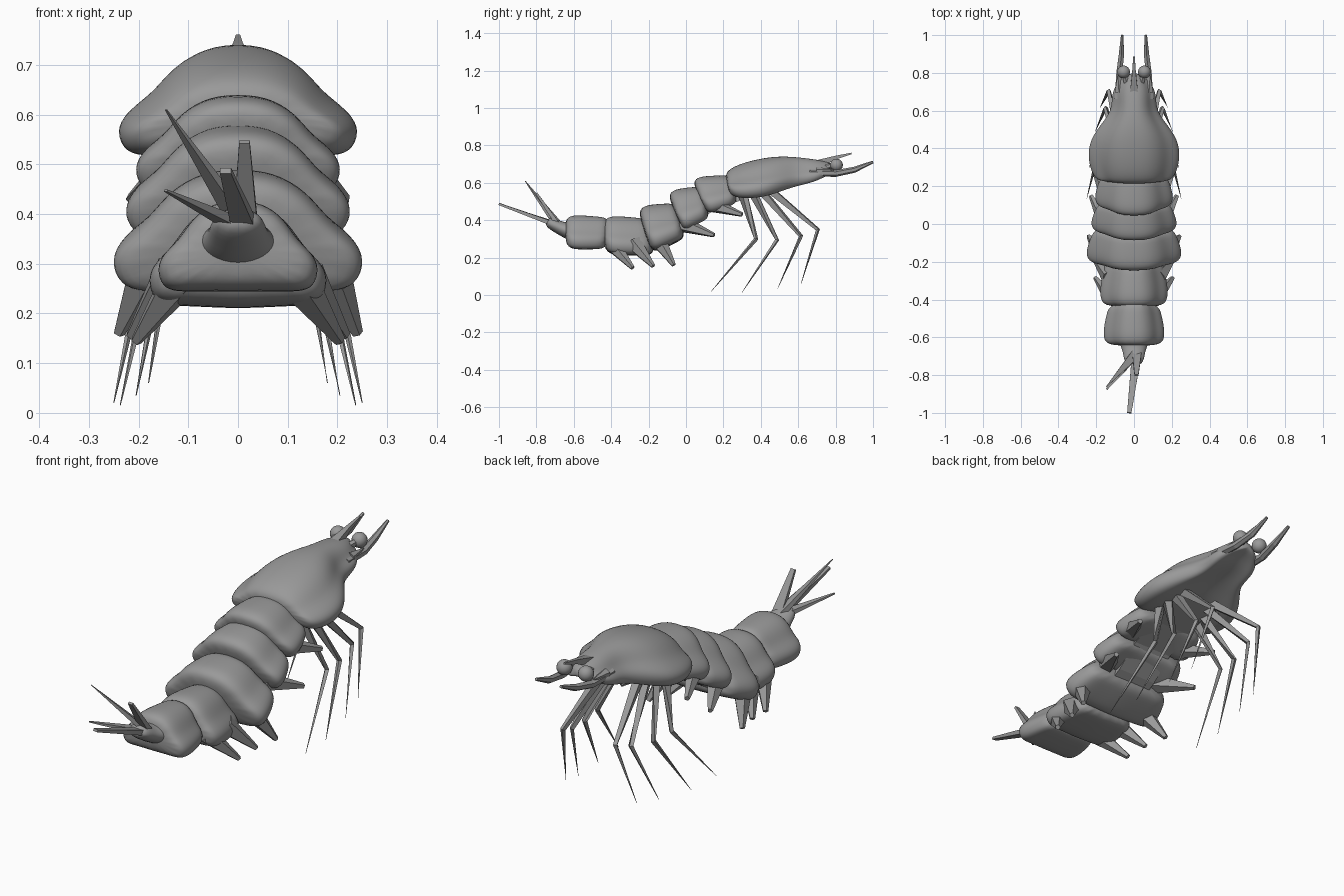
import bpy, bmesh, math
from mathutils import Vector

cube = bpy.data.objects.get("Cube")
if cube:
    bpy.data.objects.remove(cube, do_unlink=True)

GREY = (0.32, 0.32, 0.32, 1.0)
shell = bpy.data.materials.new("shell_grey")
shell.use_nodes = True
shell.diffuse_color = GREY
shell.node_tree.nodes["Principled BSDF"].inputs["Base Color"].default_value = GREY


def loft(name, rings, smooth=0):
    """Skin a list of equal-sized point rings and cap both ends."""
    bm = bmesh.new()
    loops = [[bm.verts.new(point) for point in ring] for ring in rings]
    count = len(loops[0])
    for near, far in zip(loops, loops[1:]):
        for i in range(count):
            j = (i + 1) % count
            bm.faces.new((near[i], near[j], far[j], far[i]))
    bm.faces.new(loops[0])
    bm.faces.new(loops[-1])
    bmesh.ops.recalc_face_normals(bm, faces=bm.faces)
    for face in bm.faces:
        face.smooth = smooth > 0
    mesh = bpy.data.meshes.new(name)
    bm.to_mesh(mesh)
    bm.free()
    mesh.materials.append(shell)
    obj = bpy.data.objects.new(name, mesh)
    bpy.context.collection.objects.link(obj)
    if smooth:
        modifier = obj.modifiers.new("rounding", "SUBSURF")
        modifier.levels = modifier.render_levels = smooth
    return obj


# Half cross-section of the shell: share of half width, share of height downwards
DOME = [(0, 0), (.32, .03), (.58, .2), (.74, .44), (.95, .6), (1.03, .77),
        (.96, .97), (.78, 1.02)]


def shell_ring(y_top, y_low, z_top, z_low, half, under):
    """Shell outline; under is how far down the middle of the underside lies."""
    outline = DOME + [(.5, (under + 1) / 2), (0, under)]
    right = [Vector((u * half, y_top + v * (y_low - y_top), z_top + v * (z_low - z_top)))
             for u, v in outline]
    left = [Vector((-p.x, p.y, p.z)) for p in reversed(right[1:-1])]
    return right + left


def limb(name, points, radii, sides=4, flat=1.0, smooth=0):
    """Tapered faceted tube through a few points."""
    points = [Vector(p) for p in points]
    rings = []
    for i, (centre, radius) in enumerate(zip(points, radii)):
        along = (points[min(i + 1, len(points) - 1)] - points[max(i - 1, 0)]).normalized()
        across = along.cross(Vector((0, 0, 1))).normalized()
        up = across.cross(along)
        angles = [math.tau * (k + .5) / sides for k in range(sides)]
        rings.append([centre + radius * (across * math.cos(a) + up * flat * math.sin(a))
                      for a in angles])
    return loft(name, rings, smooth)


def mirrored(point, side):
    x, y, z = point
    return (side * x, y, z)


# Carapace, running forward into the narrow head
carapace = [(.205, .225, .64, .56, .175), (.235, .25, .68, .525, .21),
            (.32, .32, .714, .515, .24), (.43, .43, .738, .525, .24),
            (.52, .52, .744, .56, .18), (.6, .6, .738, .585, .115),
            (.69, .69, .727, .605, .118), (.745, .745, .715, .635, .09),
            (.8, .8, .7, .655, .035)]
loft("carapace", [shell_ring(*r, under=.85) for r in carapace], smooth=2)

# Overlapping abdomen plates: front edge, rear edge, half width, underside depth
plates = [((.25, .28, .648, .49), (.03, .1, .63, .43), .205, .95),
          ((.09, .13, .59, .41), (-.1, -.03, .558, .34), .225, .95),
          ((-.05, 0, .5, .31), (-.26, -.2, .475, .23), .25, 1.06),
          ((-.2, -.16, .415, .215), (-.445, -.44, .425, .225), .178, 1.05),
          ((-.4, -.42, .42, .245), (-.65, -.645, .43, .25), .16, 1.02)]
# Along each plate: position, width share, height share
SWELL = [(0, .77, .9), (.25, .9, .98), (.6, 1, 1.02), (.86, 1, 1), (1, .8, .7)]
for number, (front, rear, half, under) in enumerate(plates, 1):
    rings = []
    for t, wide, tall in SWELL:
        y_top, y_low, z_top, z_low = [a + t * (b - a) for a, b in zip(front, rear)]
        trim = (1 - tall) * (z_top - z_low) / 2
        rings.append(shell_ring(y_top, y_low, z_top - trim, z_low + trim, half * wide, under))
    loft(f"abdomen_plate_{number}", rings, smooth=2)

# Boxy belly under the plates
spine = [(.58, .605), (.45, .56), (.26, .495), (.13, .44), (.02, .35), (-.14, .255), (-.3, .25)]
loft("belly", [[(-.1, y, z), (.1, y, z), (.08, y - .03, z + .09), (-.08, y - .03, z + .09)]
               for y, z in spine])

# Walking legs: hip, knee, tip
walking = [((.08, .44, .57), (.133, .705, .35), (.18, .615, .06)),
           ((.09, .4, .56), (.15, .615, .315), (.205, .49, .035)),
           ((.1, .35, .56), (.175, .487, .295), (.237, .3, .015)),
           ((.1, .3, .55), (.19, .375, .3), (.25, .135, .02))]
# Swimming legs: root, tip
swimming = [((.13, .12, .49), (.215, .3, .43)), ((.14, -.02, .38), (.228, .15, .32)),
            ((.18, -.15, .3), (.24, -.065, .16)), ((.13, -.28, .28), (.215, -.175, .155)),
            ((.11, -.4, .28), (.205, -.285, .145))]
# Antenna path
feeler = [(.085, .66, .655), (.078, .8, .65), (.066, .9, .67), (.063, 1, .712)]

for side, word in ((1, "left"), (-1, "right")):
    for number, path in enumerate(walking, 1):
        limb(f"{word}_walking_leg_{number}", [mirrored(p, side) for p in path],
             (.026, .012, .001))
    for number, path in enumerate(swimming, 1):
        limb(f"{word}_swimming_leg_{number}", [mirrored(p, side) for p in path],
             (.045, .012), sides=5)
    limb(f"{word}_antenna", [mirrored(p, side) for p in feeler], (.02, .018, .016, .007), sides=6)
    limb(f"{word}_eye_stalk", [mirrored(p, side) for p in ((.03, .72, .68), (.055, .8, .695))],
         (.018, .014), sides=6)
    limb(f"{word}_cheek_spine", [mirrored(p, side) for p in ((.08, .7, .66), (.085, .79, .67))],
         (.025, .003), sides=6)
    bpy.ops.mesh.primitive_uv_sphere_add(segments=16, ring_count=10, radius=.034,
                                         location=(side * .055, .805, .695))
    eye = bpy.context.object
    eye.name = f"{word}_eye"
    eye.data.materials.append(shell)
    bpy.ops.object.shade_smooth()

# Beak between the eyes
limb("rostrum", [(0, .7, .7), (0, .8, .735), (0, .885, .757)], (.03, .014, .006))

# Flared tail stalk and its four uneven spines
limb("tail_stalk", [(0, -.54, .34), (0, -.63, .34), (0, -.68, .362), (0, -.75, .398)],
     (.12, .085, .062, .056), sides=8, flat=.6, smooth=2)
root = (.015, -.68, .37)
tail_tips = {"long": ((-.025, -1, .487), .016), "upright": ((-.145, -.86, .61), .003),
             "side": ((-.145, -.875, .447), .006), "short": ((.013, -.8, .545), .015)}
for word, (tip, width) in tail_tips.items():
    limb(f"{word}_tail_spine", [root, tip], (.036, width), flat=.5)
